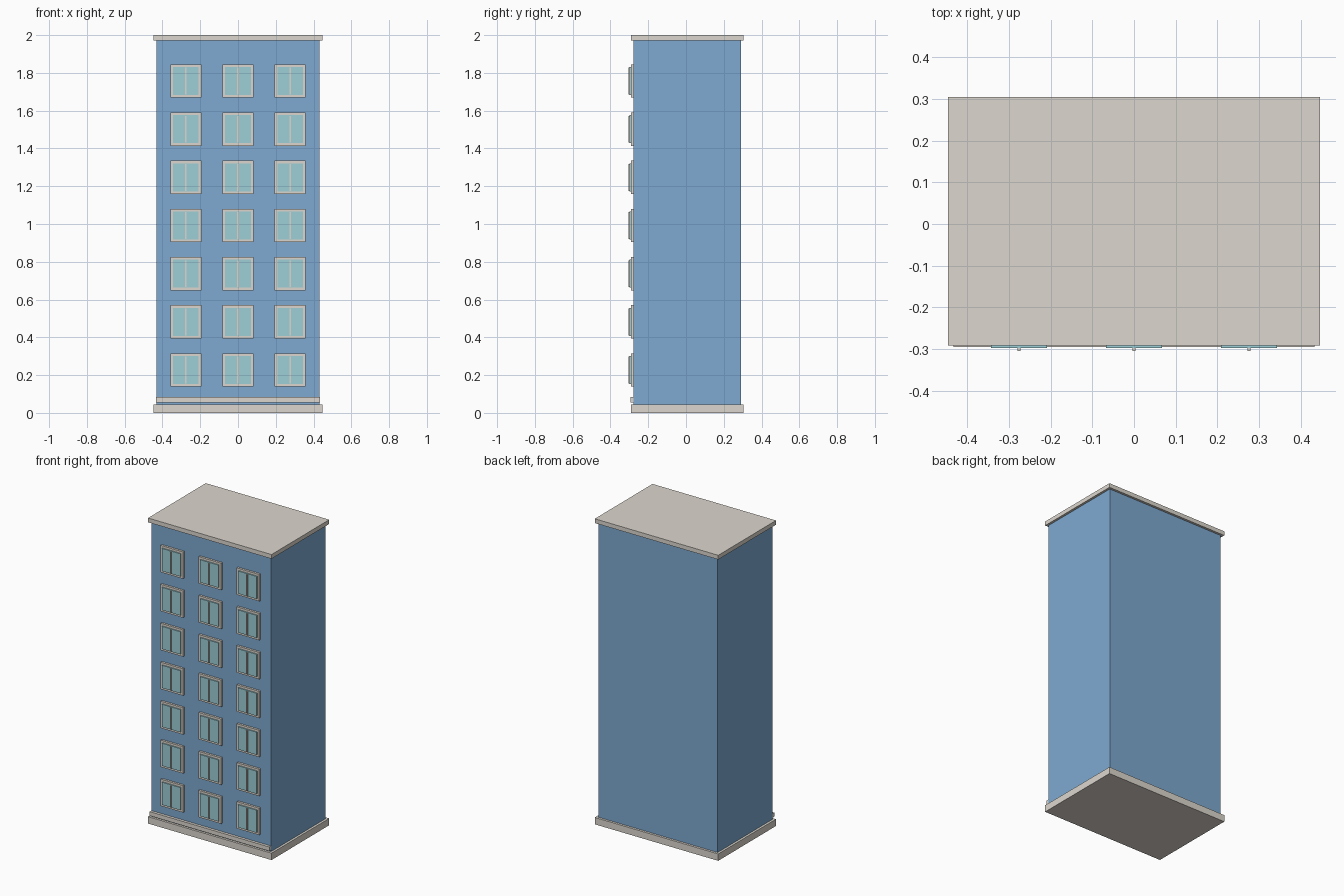
import bpy

if "Cube" in bpy.data.objects:
    bpy.data.objects.remove(bpy.data.objects["Cube"])


def material(name, rgb):
    m = bpy.data.materials.new(name)
    m.diffuse_color = (*rgb, 1)
    m.use_nodes = True
    m.node_tree.nodes["Principled BSDF"].inputs["Base Color"].default_value = m.diffuse_color
    return m


BLUE = material("blue_wall", (0.21, 0.40, 0.64))
CREAM = material("cream_trim", (0.72, 0.68, 0.62))
GLASS = material("pale_glass", (0.34, 0.62, 0.68))


def box(name, x, y, z, mat):
    """Box from (min, max) ranges on each axis."""
    bpy.ops.mesh.primitive_cube_add(
        size=1, location=[(a + b) / 2 for a, b in (x, y, z)])
    ob = bpy.context.object
    ob.name = name
    ob.scale = [b - a for a, b in (x, y, z)]
    bpy.ops.object.transform_apply(location=False, rotation=False, scale=True)
    ob.data.materials.append(mat)


def panel(name, cx, cz, w, h, y, mat):
    """Upright panel on the front wall, centred on cx, cz."""
    box(name, (cx - w / 2, cx + w / 2), y, (cz - h / 2, cz + h / 2), mat)


# Main block with base and roof slabs
WALL = -0.277
box("walls", (-0.432, 0.432), (WALL, 0.29), (0.045, 1.972), BLUE)
box("base_slab", (-0.447, 0.447), (-0.292, 0.305), (0, 0.045), CREAM)
box("roof_slab", (-0.447, 0.447), (-0.292, 0.305), (1.972, 2.0), CREAM)

# Ledge across the foot of the front wall
box("front_ledge", (-0.433, 0.433), (-0.295, WALL), (0.056, 0.083), CREAM)

# Seven floors of three windows: frame, raised glass, centre bar
for floor in range(7):
    cz = 0.227 + 0.255 * floor
    for col in (-1, 0, 1):
        cx = 0.276 * col
        tag = f"{floor + 1}_{col + 2}"
        panel(f"window_frame_{tag}", cx, cz, 0.163, 0.176, (-0.291, WALL), CREAM)
        panel(f"window_glass_{tag}", cx, cz, 0.135, 0.148, (-0.298, -0.287), GLASS)
        panel(f"window_bar_{tag}", cx, cz, 0.008, 0.142, (-0.305, -0.294), CREAM)
